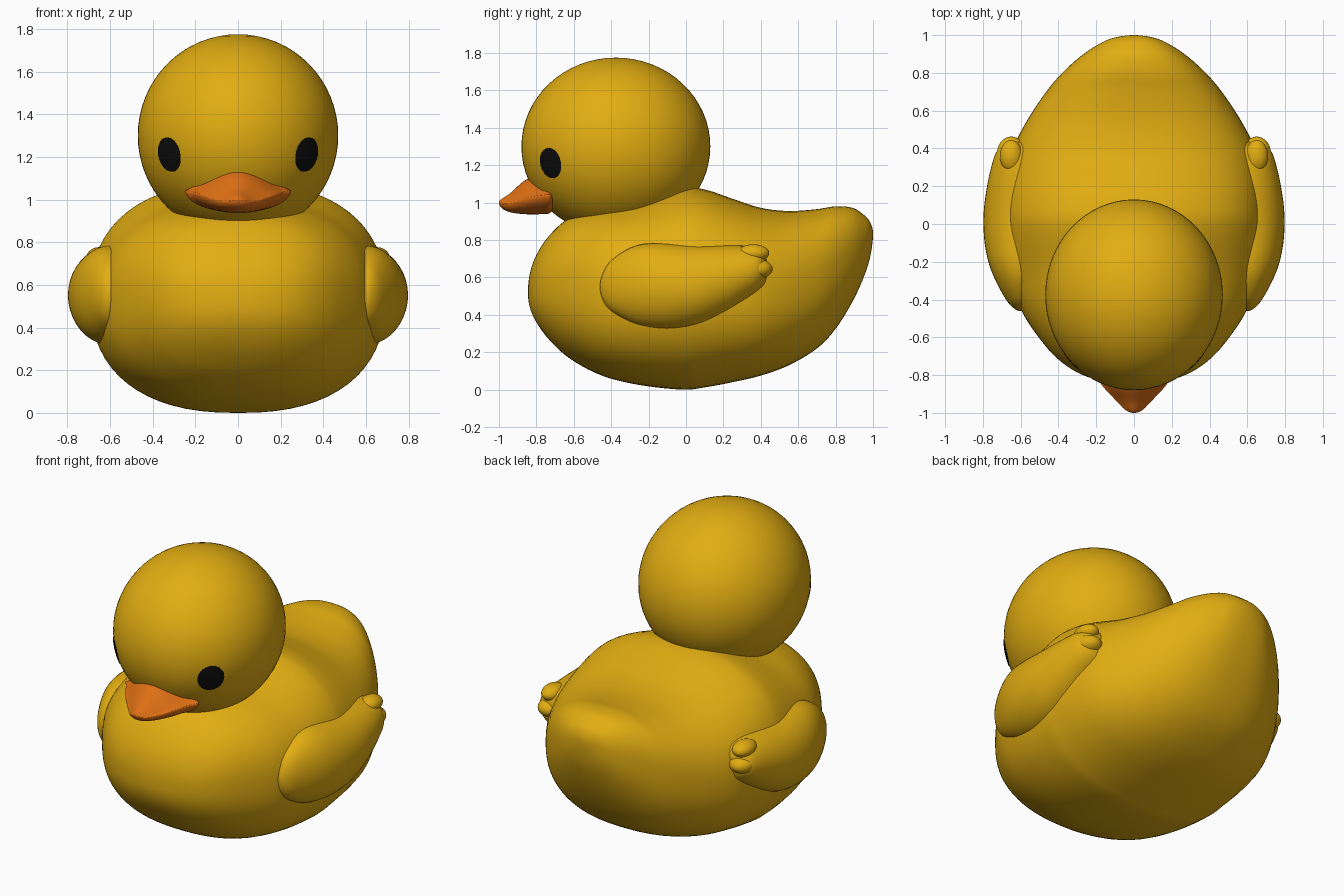
import bpy, bmesh
from math import sin, cos, pi, copysign
from mathutils import Vector

if "Cube" in bpy.data.objects:
    bpy.data.objects.remove(bpy.data.objects["Cube"])


def material(name, color):
    mat = bpy.data.materials.new(name)
    mat.use_nodes = True
    mat.diffuse_color = (*color, 1)
    mat.node_tree.nodes["Principled BSDF"].inputs["Base Color"].default_value = (*color, 1)
    return mat


yellow = material("warm yellow", (0.76, 0.42, 0.006))
orange = material("beak orange", (0.73, 0.16, 0.007))
black = material("eye black", (0.004, 0.004, 0.004))


def finish(bm, name, mat):
    """Turn a bmesh into a smooth shaded object."""
    bmesh.ops.recalc_face_normals(bm, faces=bm.faces)
    mesh = bpy.data.meshes.new(name)
    bm.to_mesh(mesh)
    bm.free()
    mesh.materials.append(mat)
    mesh.shade_smooth()
    obj = bpy.data.objects.new(name, mesh)
    bpy.context.collection.objects.link(obj)
    return obj


def spline(points, steps):
    """Smooth path through stations, rounded over at both pointed ends."""
    def flip(p):
        return Vector((p[0], p[2], p[1], -p[3]))
    pts = [Vector(p) for p in points]
    pts = [flip(pts[1])] + pts + [flip(pts[-2])]
    path = []
    for a, b, c, d in zip(pts, pts[1:], pts[2:], pts[3:]):
        for i in range(steps):
            t = i / steps
            path.append(b + (c - a) * t / 2 + (a * 2 - b * 5 + c * 4 - d) * t * t / 2
                        + (b * 3 - a - c * 3 + d) * t ** 3 / 2)
    return path + [pts[-2]]


def loft(name, mat, stations, center_x=0, side_pow=1.0, top_pow=1.0, low_pow=1.0,
         middle=0.5, segments=48, steps=5):
    """Skin cross-sections along y; each station is (y, low z, high z, half width)."""
    bm = bmesh.new()
    rings = []
    path = spline(stations, steps)
    for y, low, high, width in path[1:-1]:
        mid = low + (high - low) * middle
        ring = []
        for i in range(segments):
            c, s = cos(2 * pi * i / segments), sin(2 * pi * i / segments)
            x = center_x + width * copysign(abs(c) ** side_pow, c)
            z = mid + ((high - mid) * s ** top_pow if s > 0
                       else (low - mid) * abs(s) ** low_pow)
            ring.append(bm.verts.new((x, y, z)))
        rings.append(ring)
    for r, q in zip(rings, rings[1:]):
        for i in range(segments):
            j = (i + 1) % segments
            bm.faces.new((r[i], r[j], q[j], q[i]))
    for ring, end in ((rings[0], path[0]), (rings[-1], path[-1])):
        tip = bm.verts.new((center_x, end[0], end[1]))
        for i in range(segments):
            bm.faces.new((ring[i], ring[(i + 1) % segments], tip))
    return finish(bm, name, mat)


def ellipsoid(name, mat, center, radii, segments=48):
    bm = bmesh.new()
    bmesh.ops.create_uvsphere(bm, u_segments=segments, v_segments=segments // 2, radius=1)
    bmesh.ops.scale(bm, vec=radii, verts=bm.verts)
    bmesh.ops.translate(bm, vec=center, verts=bm.verts)
    return finish(bm, name, mat)


# Body with round chest, high neck base and raised tail
loft("body", yellow, [
    (-.845, .52, .52, 0), (-.835, .44, .62, .14), (-.8, .36, .72, .27),
    (-.73, .265, .825, .385), (-.62, .165, .92, .49), (-.45, .075, .975, .6),
    (-.25, .025, 1.01, .66), (-.02, 0, 1.075, .69), (.1, .012, 1.07, .69),
    (.25, .04, 1.02, .675), (.4, .075, .972, .64), (.55, .13, .955, .565),
    (.7, .22, .965, .465), (.8, .325, .98, .38), (.89, .47, .972, .28),
    (.95, .6, .935, .19), (.985, .71, .895, .11), (1, .83, .83, 0),
], side_pow=.84, top_pow=.84, low_pow=.84, segments=64)

# Head
head_center = Vector((0, -.375, 1.3))
head_radii = Vector((.47, .505, .475))
ellipsoid("head", yellow, head_center, head_radii, segments=64)

# Beak with a raised ridge and round lower lip
loft("beak", orange, [
    (-1, 1, 1, 0), (-.985, .97, 1.02, .045), (-.94, .948, 1.05, .09),
    (-.86, .938, 1.12, .165), (-.78, .938, 1.15, .215), (-.72, .95, 1.15, .235),
    (-.68, 1.04, 1.04, 0),
], top_pow=2.8, middle=.47)


def on_head(point, lift):
    """Push a point radially onto the head surface."""
    d = point - head_center
    unit = Vector([a / r for a, r in zip(d, head_radii)]).normalized()
    return head_center + unit * head_radii * (1 + lift)


for side, label in ((1, "left"), (-1, "right")):
    # Eye: thin oval plate wrapped on the head
    middle = on_head(Vector((side * .325, -.727, 1.21)), 0)
    d = middle - head_center
    normal = Vector([a / r ** 2 for a, r in zip(d, head_radii)]).normalized()
    across = Vector((0, 0, 1)).cross(normal).normalized()
    up = normal.cross(across)
    bm = bmesh.new()
    bmesh.ops.create_uvsphere(bm, u_segments=40, v_segments=20, radius=1)
    for v in bm.verts:
        u, w, h = v.co
        v.co = on_head(middle + across * u * .077 + up * w * .083, .004 + h * .004)
    finish(bm, label + "_eye", black)

    # Wing: plump front, tapering to the rear
    loft(label + "_wing", yellow, [
        (-.46, .55, .55, 0), (-.445, .48, .62, .035), (-.4, .42, .69, .075),
        (-.3, .36, .757, .13), (-.2, .33, .782, .168), (-.08, .32, .78, .19),
        (.06, .34, .772, .193), (.2, .4, .772, .175), (.32, .475, .768, .148),
        (.39, .53, .75, .12), (.425, .575, .71, .07), (.435, .65, .65, 0),
    ], center_x=side * .603, segments=40)

    # Feather tips at the rear of the wing
    for name, y, z, radii in (("upper", .36, .73, (.06, .085, .047)),
                              ("middle", .375, .645, (.075, .088, .055))):
        ellipsoid(f"{label}_{name}_feather", yellow, (side * .65, y, z), radii, segments=28)
